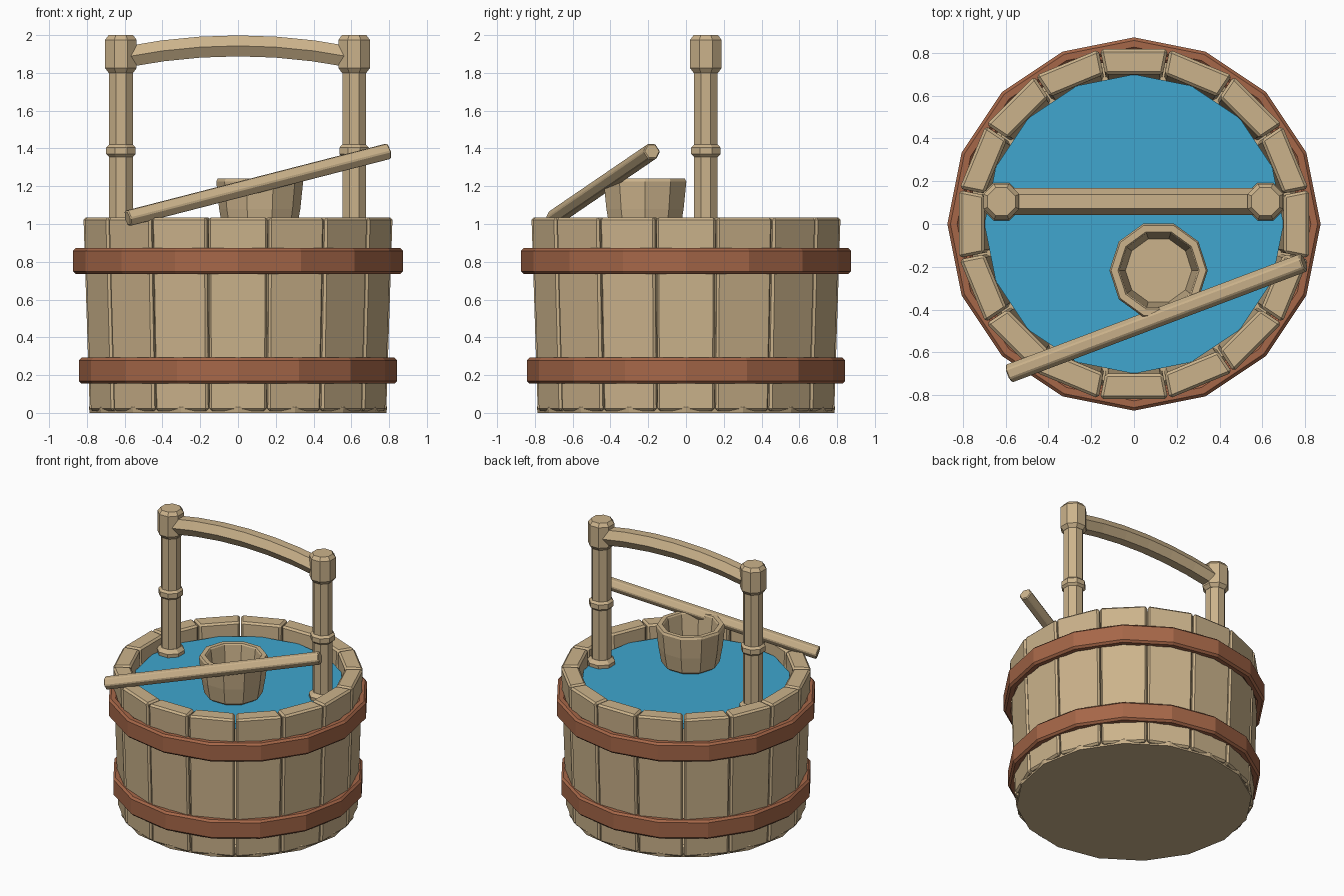
import bpy, bmesh, math
from math import cos, sin, pi
from mathutils import Vector

if "Cube" in bpy.data.objects:
    bpy.data.objects.remove(bpy.data.objects["Cube"], do_unlink=True)


def material(name, rgb):
    m = bpy.data.materials.new(name)
    m.use_nodes = True
    m.diffuse_color = (*rgb, 1)
    m.node_tree.nodes["Principled BSDF"].inputs["Base Color"].default_value = (*rgb, 1)
    return m


WOOD = material("pale wood", (0.60, 0.45, 0.26))
RUST = material("rust hoop", (0.38, 0.135, 0.065))
WATER = material("blue water", (0.05, 0.38, 0.62))


def finish(bm, name, mat, bevel=0):
    bmesh.ops.recalc_face_normals(bm, faces=bm.faces)
    me = bpy.data.meshes.new(name)
    bm.to_mesh(me)
    bm.free()
    me.materials.append(mat)
    ob = bpy.data.objects.new(name, me)
    bpy.context.collection.objects.link(ob)
    if bevel:
        b = ob.modifiers.new("Bevel", "BEVEL")
        b.width, b.segments, b.limit_method = bevel, 1, "ANGLE"
    return ob


def loft(name, rings, mat, closed=False, bevel=0):
    """Skin a list of point rings; cap the ends unless the loop is closed."""
    bm = bmesh.new()
    vs = [[bm.verts.new(p) for p in ring] for ring in rings]
    pairs = list(zip(vs, vs[1:])) + ([(vs[-1], vs[0])] if closed else [])
    for a, b in pairs:
        for i in range(len(a)):
            j = (i + 1) % len(a)
            bm.faces.new((a[i], a[j], b[j], b[i]))
    if not closed:
        bm.faces.new(vs[0])
        bm.faces.new(vs[-1])
    return finish(bm, name, mat, bevel)


def lathe(name, profile, sides, mat, at=(0, 0), turn=0.0, closed=False, bevel=0):
    rings = [[(at[0] + r * cos(turn + 2 * pi * i / sides),
               at[1] + r * sin(turn + 2 * pi * i / sides), z)
              for i in range(sides)] for r, z in profile]
    return loft(name, rings, mat, closed, bevel)


def sweep(name, path, radius, mat, bevel=0):
    """Hexagonal bar along a path, with a flat side up."""
    pts = [Vector(p) for p in path]
    rings = []
    for i, p in enumerate(pts):
        t = (pts[min(i + 1, len(pts) - 1)] - pts[max(i - 1, 0)]).normalized()
        side = Vector((0, 0, 1)).cross(t).normalized()
        up = t.cross(side)
        rings.append([p + radius * (side * cos(k * pi / 3) + up * sin(k * pi / 3))
                      for k in range(6)])
    return loft(name, rings, mat, bevel=bevel)


# Tub wall: sixteen separate bevelled staves, flaring slightly upward
N = 16
half, gap = pi / N, 0.004
for n in range(N):
    mid = -pi / 2 + 2 * pi * n / N
    out, tan = Vector((cos(mid), sin(mid), 0)), Vector((-sin(mid), cos(mid), 0))
    rings = []
    for z, outer, inner in ((0.01, 0.785, 0.675), (1.035, 0.818, 0.70)):
        ring = []
        for r, s in ((inner, -1), (outer, -1), (outer, 1), (inner, 1)):
            ring.append(out * r + tan * s * (r * math.tan(half) - gap) + Vector((0, 0, z)))
        rings.append(ring)
    loft(f"stave_{n + 1}", rings, WOOD, bevel=0.013)

# Floor and water surface
lathe("tub_floor", [(0.785, 0), (0.79, 0.03), (0.76, 0.08)], N, WOOD)
lathe("water", [(0.70, 0.90), (0.70, 0.94)], N, WATER)

# Two hoops with chamfered rims
for name, z, r in (("lower_hoop", 0.155, 0.843), ("upper_hoop", 0.735, 0.873)):
    profile = [(r - 0.06, z), (r, z), (r, z + 0.137), (r - 0.06, z + 0.137)]
    lathe(name, profile, N, RUST, closed=True, bevel=0.014)

# Posts with foot flange, collar and cap
for name, x in (("right", -0.62), ("left", 0.615)):
    at, turn = (x, 0.105), pi / 8
    lathe(name + "_post", [(0.068, 0.85), (0.068, 1.85)], 8, WOOD, at, turn)
    lathe(name + "_foot", [(0.09, 0.90), (0.095, 0.965), (0.07, 0.99)], 8, WOOD, at, turn)
    lathe(name + "_collar", [(0.068, 1.355), (0.084, 1.37), (0.084, 1.405), (0.068, 1.42)],
          8, WOOD, at, turn)
    lathe(name + "_cap", [(0.07, 1.80), (0.09, 1.825), (0.09, 1.975), (0.07, 2.0)],
          8, WOOD, at, turn)

# Arched crossbar between the caps
arch = [(-0.6 + 0.2 * i, 0.105, 1.943 - 0.05 * ((i - 3) / 2.75) ** 2) for i in range(7)]
sweep("crossbar", arch, 0.064, WOOD)

# Long pole resting across the rim
sweep("pole", [(-0.585, -0.70, 1.03), (0.795, -0.18, 1.385)], 0.047, WOOD, bevel=0.006)

# Small floating cup: tapered and hollow
cup = [(0.165, 0.945), (0.195, 0.965), (0.215, 1.08), (0.23, 1.225), (0.222, 1.24),
       (0.19, 1.24), (0.183, 1.23), (0.155, 0.99)]
lathe("cup", cup, 10, WOOD, (0.115, -0.217))
